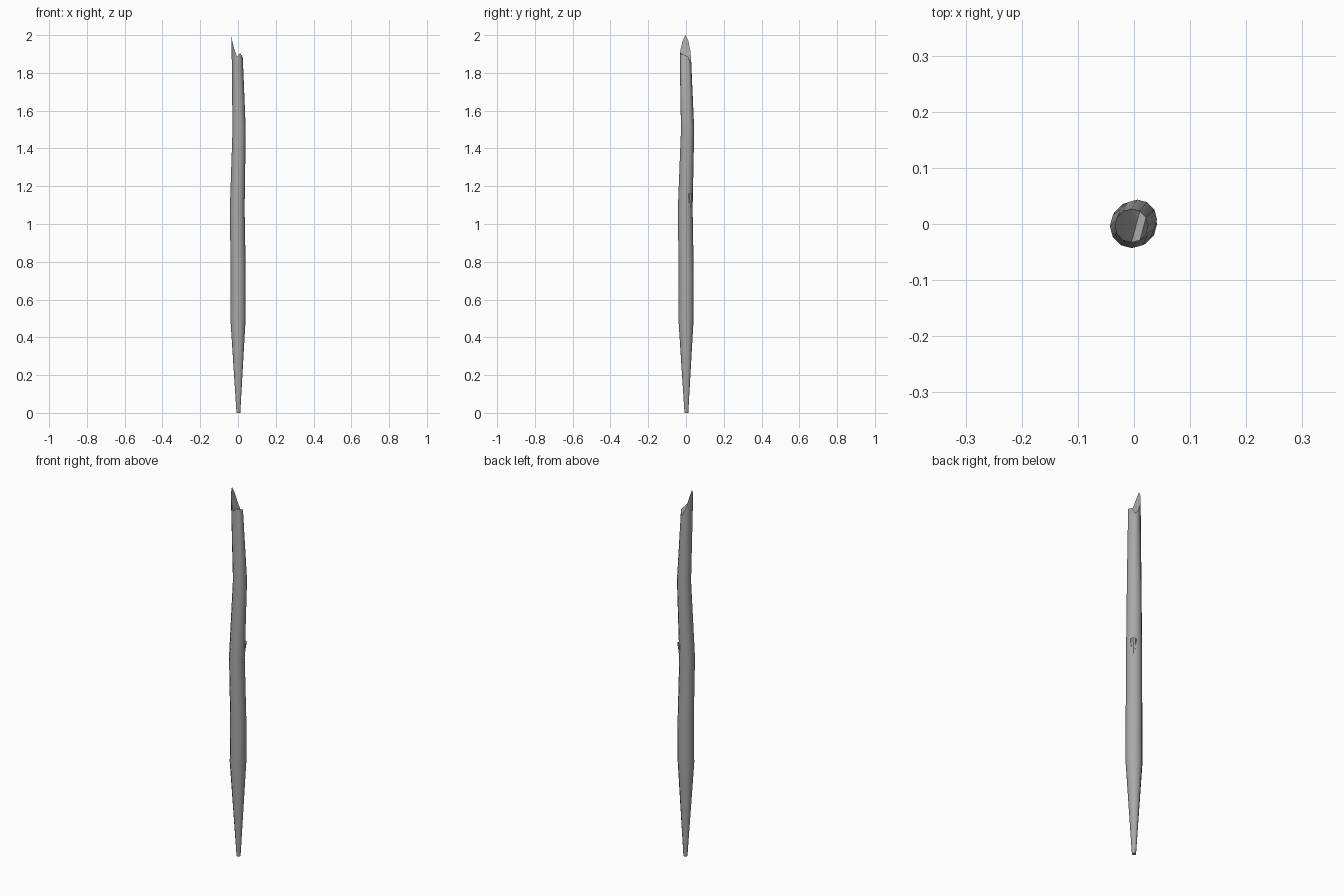
import bpy, bmesh, math

if "Cube" in bpy.data.objects:
    bpy.data.objects.remove(bpy.data.objects["Cube"])

SIDES = 12
wood = bpy.data.materials.new("dark_grey_wood")
wood.diffuse_color = (0.4, 0.4, 0.4, 1)
wood.use_nodes = True
wood.node_tree.nodes["Principled BSDF"].inputs["Base Color"].default_value = wood.diffuse_color


def ring(bm, cx, cy, r, z, n=SIDES):
    return [bm.verts.new((cx + r * math.cos(2 * math.pi * i / n),
                          cy + r * math.sin(2 * math.pi * i / n), z))
            for i in range(n)]


def skin(bm, rings):
    for a, b in zip(rings, rings[1:]):
        for i in range(len(a)):
            j = (i + 1) % len(a)
            bm.faces.new((a[i], a[j], b[j], b[i]))


def finish(bm, name):
    bmesh.ops.recalc_face_normals(bm, faces=bm.faces[:])
    me = bpy.data.meshes.new(name)
    bm.to_mesh(me)
    bm.free()
    me.materials.append(wood)
    ob = bpy.data.objects.new(name, me)
    bpy.context.collection.objects.link(ob)
    bpy.ops.object.select_all(action='DESELECT')
    ob.select_set(True)
    bpy.context.view_layer.objects.active = ob
    bpy.ops.object.shade_smooth_by_angle(angle=math.radians(40))


# Wooden shaft: slightly crooked, tapering to a point at the bottom
levels = [(0.002, 0.002, 0.010, 0), (0, 0, 0.041, 0.51),
          (0.001, 0.001, 0.040, 0.74), (-0.004, -0.004, 0.039, 1.08),
          (0.006, 0.0085, 0.035, 1.5), (-0.0045, -0.003, 0.030, 1.9)]
bm = bmesh.new()
rings = [ring(bm, *l) for l in levels]
skin(bm, rings)
bm.faces.new(rings[0])

# Snapped top: a long pointed splinter on the left, a short stub on the right
top = rings[-1]
heights = [1.88, 1.885, 1.857, 1.875, 1.915, 1.97,
           2.0, 1.97, 1.925, 1.885, 1.905, 1.89]
for v, z in zip(top, heights):
    v.co.z = z
for face in ((5, 6, 7), (4, 5, 7, 8), (3, 4, 8, 9), (2, 3, 9),
             (9, 10, 1, 2), (10, 11, 0, 1)):
    bm.faces.new([top[i] for i in face])
finish(bm, "stake_shaft")

# Small snapped twig bump on the back right side
bm = bmesh.new()
d = math.sqrt(0.5)
rings = [ring(bm, 0.022 * d, 0.022 * d, 0.010, 1.075, 8),
         ring(bm, 0.0275 * d, 0.0275 * d, 0.0165, 1.158, 8)]
for v in rings[1]:
    v.co.z += 0.5 * ((v.co.x + v.co.y) * d - 0.03)
skin(bm, rings)
for r in rings:
    bm.faces.new(r)
finish(bm, "twig_stub")
